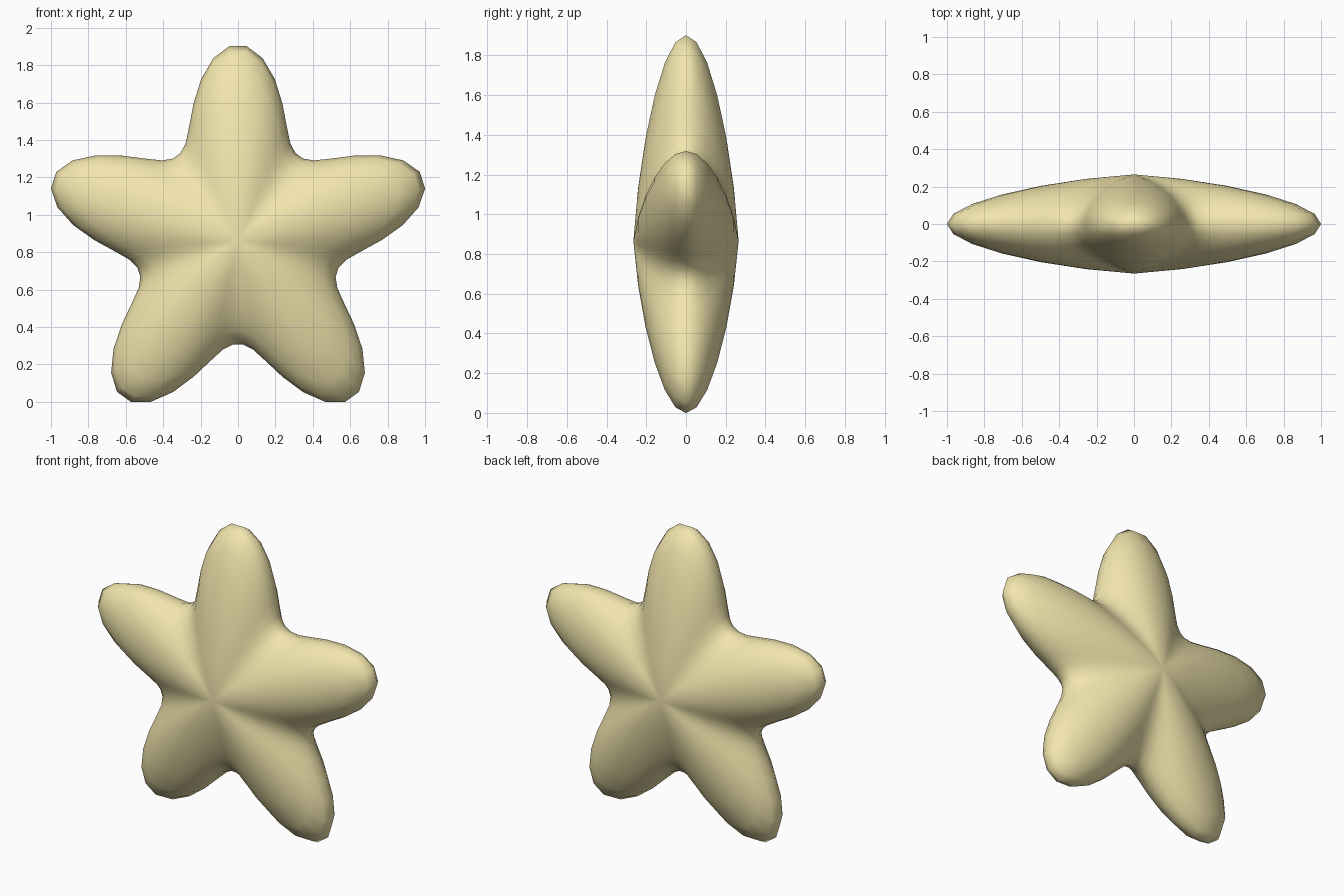
import bpy, bmesh
from math import sin, cos, pi

if "Cube" in bpy.data.objects:
    bpy.data.objects.remove(bpy.data.objects["Cube"])

ARMS, PER_ARM, RINGS = 5, 14, 12
SEGS = ARMS * PER_ARM
CZ = 0.865


def outline(a):
    """Star radius at angle a, measured from the middle of an arm."""
    return 0.555 + 0.49 * ((1 + cos(ARMS * a)) / 2) ** 1.2


# Starfish body: a sphere with its poles on y, stretched into five arms
bm = bmesh.new()
front = bm.verts.new((0, -0.265, CZ))
back = bm.verts.new((0, 0.265, CZ))
rings = []
for i in range(1, RINGS):
    phi = pi * i / RINGS
    t = sin(phi)
    y = -cos(phi) * (0.265 - 0.06 * t)
    ring = []
    for k in range(SEGS):
        a = 2 * pi * (k + 0.5) / SEGS
        r = outline(a) * t
        ring.append(bm.verts.new((r * sin(a), y, CZ + r * cos(a))))
    rings.append(ring)

for k in range(SEGS):
    n = (k + 1) % SEGS
    bm.faces.new((front, rings[0][k], rings[0][n]))
    bm.faces.new((back, rings[-1][n], rings[-1][k]))
    for lo, hi in zip(rings, rings[1:]):
        bm.faces.new((lo[k], hi[k], hi[n], lo[n]))
bmesh.ops.recalc_face_normals(bm, faces=bm.faces)
for f in bm.faces:
    f.smooth = True

mesh = bpy.data.meshes.new("starfish_body")
bm.to_mesh(mesh)
bm.free()
body = bpy.data.objects.new("starfish_body", mesh)
bpy.context.collection.objects.link(body)

# Sandy yellow colour
mat = bpy.data.materials.new("sandy_yellow")
mat.diffuse_color = (0.89, 0.79, 0.42, 1)
mat.use_nodes = True
mat.node_tree.nodes["Principled BSDF"].inputs["Base Color"].default_value = mat.diffuse_color
mesh.materials.append(mat)
